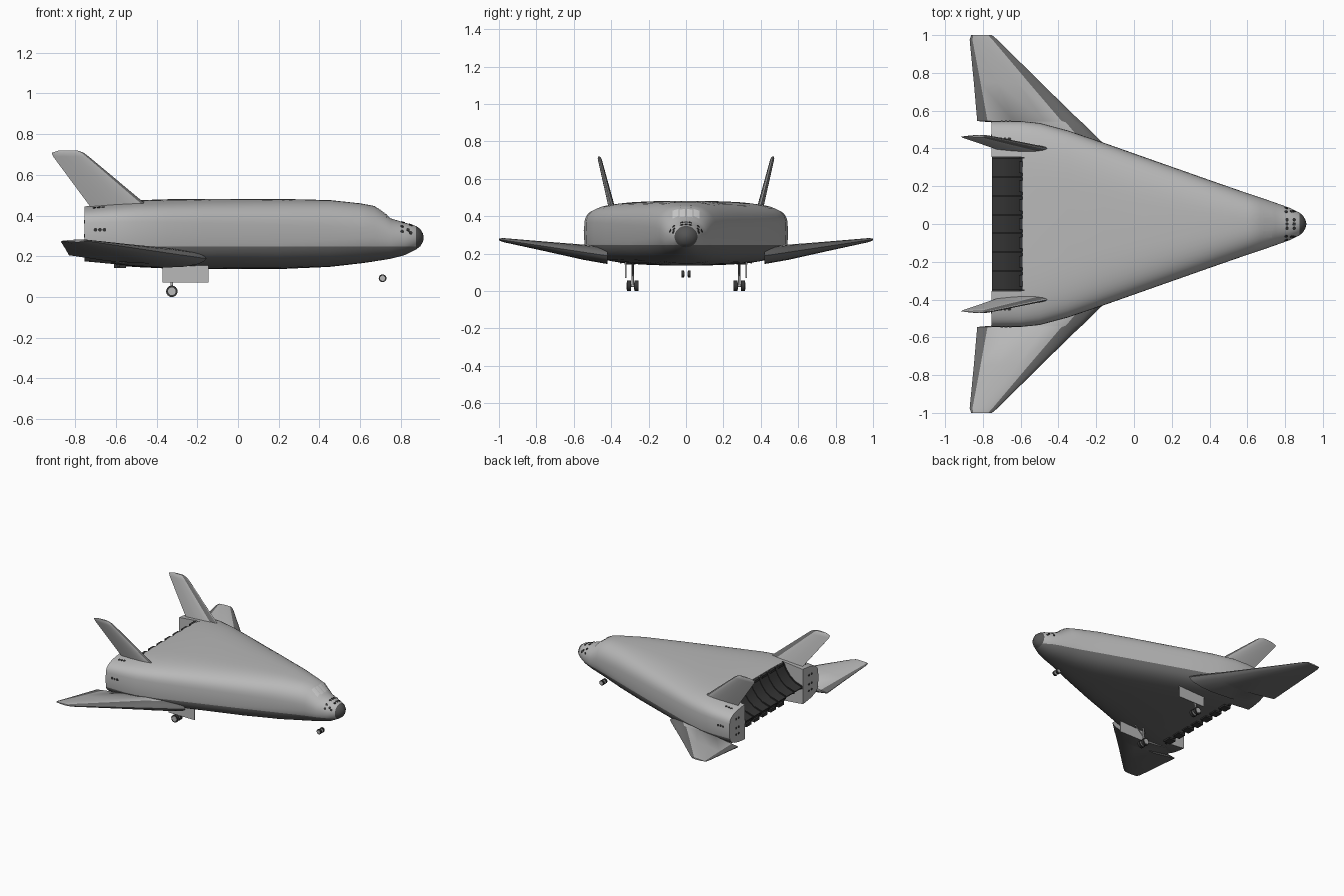
import bpy, bmesh, math
from mathutils import Vector
from mathutils.bvhtree import BVHTree

if "Cube" in bpy.data.objects:
    bpy.data.objects.remove(bpy.data.objects["Cube"])


def material(name, v):
    m = bpy.data.materials.new(name)
    m.diffuse_color = (v, v, v, 1)
    m.use_nodes = True
    m.node_tree.nodes["Principled BSDF"].inputs["Base Color"].default_value = m.diffuse_color
    return m


LIGHT = material("light grey skin", 0.48)
DARK = material("dark grey tiles", 0.15)
NOSE = material("charcoal nose", 0.09)
BLACK = material("engine black", 0.035)
GLASS = material("pale window", 0.62)


def make(name, bm, mats, angle=30):
    bmesh.ops.recalc_face_normals(bm, faces=bm.faces)
    me = bpy.data.meshes.new(name)
    bm.to_mesh(me)
    bm.free()
    ob = bpy.data.objects.new(name, me)
    bpy.context.collection.objects.link(ob)
    for m in mats:
        me.materials.append(m)
    if angle:
        bpy.ops.object.select_all(action='DESELECT')
        ob.select_set(True)
        bpy.context.view_layer.objects.active = ob
        bpy.ops.object.shade_smooth_by_angle(angle=math.radians(angle))
    return ob


def loft(rings, rule=None):
    """Skin closed rings; rule(segment) gives the material index."""
    bm = bmesh.new()
    vs = [[bm.verts.new(p) for p in r] for r in rings]
    n = len(rings[0])
    for a, b in zip(vs, vs[1:]):
        for i in range(n):
            f = bm.faces.new((a[i], a[(i + 1) % n], b[(i + 1) % n], b[i]))
            f.material_index = rule(i) if rule else 0
    bm.faces.new(vs[0])
    bm.faces.new(vs[-1])
    return bm


def box(name, lo, hi, mat):
    bm = bmesh.new()
    bmesh.ops.create_cube(bm, size=1)
    for v in bm.verts:
        v.co = [(l + h) / 2 + c * (h - l) for l, h, c in zip(lo, hi, v.co)]
    return make(name, bm, [mat], 0)


def rod(name, a, b, r, mat, seg=24):
    a, b = Vector(a), Vector(b)
    bm = bmesh.new()
    bmesh.ops.create_cone(bm, cap_ends=True, segments=seg, radius1=r, radius2=r, depth=(b - a).length)
    q = (b - a).to_track_quat('Z', 'Y')
    for v in bm.verts:
        v.co = q @ v.co + (a + b) / 2
    return make(name, bm, [mat])


# lifting body: x, half width, bottom, top, squareness
stations = [(.912, .006, .285, .297, 2), (.907, .023, .268, .314, 2), (.895, .044, .249, .334, 2),
            (.875, .061, .234, .348, 2), (.82, .087, .206, .365, 2.1), (.75, .112, .188, .386, 2.2),
            (.67, .14, .175, .447, 2.4), (.6, .163, .165, .46, 2.5), (.45, .215, .148, .476, 2.8),
            (.2, .303, .137, .482, 3.2), (-.16, .43, .137, .482, 3.7), (-.35, .495, .14, .48, 4),
            (-.5, .535, .147, .475, 4.2), (-.6, .545, .155, .466, 4.4), (-.755, .545, .17, .45, 4.4)]


def body_ring(x, w, zb, zt, n, seg=56):
    ring = []
    for i in range(seg):
        a = math.tau * i / seg
        c, s = math.cos(a), math.sin(a)
        y = math.copysign(abs(c) ** (2 / n), c) * w
        z = math.copysign(abs(s) ** (2 / n), s) * (zt - zb) / 2
        ring.append((x, y, z + (zt + zb) / 2))
    return ring


body = make("body", loft([body_ring(*s) for s in stations]), [LIGHT, DARK, NOSE], 0)
# engine notch cut out of the tail
cutter = box("notch_cutter", (-.9, -.355, 0), (-.59, .355, .7), LIGHT)
cutter.hide_render = True
mod = body.modifiers.new("notch", 'BOOLEAN')
mod.operation, mod.object, mod.solver = 'DIFFERENCE', cutter, 'EXACT'
bpy.context.view_layer.update()
cut = bpy.data.meshes.new_from_object(body.evaluated_get(bpy.context.evaluated_depsgraph_get()))
bpy.data.objects.remove(cutter)
bpy.data.objects.remove(body)
bm = bmesh.new()
bm.from_mesh(cut)
bmesh.ops.bisect_plane(bm, geom=bm.verts[:] + bm.edges[:] + bm.faces[:],
                       plane_co=(0, 0, .247), plane_no=(0, 0, 1))
bm.normal_update()
for f in bm.faces:
    c = f.calc_center_median()
    wall = c.x < -.58 and (abs(f.normal.x) > .9 or (abs(f.normal.y) > .95 and abs(c.y) < .36))
    f.material_index = 2 if c.x > .875 else 1 if c.z < .247 and not wall else 0
surface = BVHTree.FromBMesh(bm)
make("body", bm, [LIGHT, DARK, NOSE])

# wings and fins share one thin aerofoil: chord fraction, half thickness
foil = [(0, 0), (.02, .3), (.07, .6), (.18, .9), (.35, 1), (.65, .75), (.9, .25), (1, .06)]
foil = foil + [(t, -h) for t, h in foil[:0:-1]]
for s, side in ((1, "left"), (-1, "right")):
    rings = []
    for y, le, te, th in ((.42, -.155, -.74, .044), (.538, -.275, -.75, .041), (.545, -.285, -.83, .041),
                          (.75, -.495, -.848, .026), (.975, -.722, -.87, .011), (1, -.752, -.862, .005)):
        zm = .193 + (y - .45) / .55 * .083
        rings.append([(le + (te - le) * t, s * y, zm + h * th) for t, h in foil])
    # dark underside, leading edge and trailing flap
    make(side + "_wing", loft(rings, lambda i: 0 if 3 <= i <= 5 else 1), [LIGHT, DARK])
    rings = []
    for z, le, te, th in ((.42, -.41, -.708, .018), (.69, -.733, -.908, .011),
                          (.708, -.757, -.915, .01), (.72, -.79, -.878, .005)):
        y = .40 + (z - .46) * .25
        rings.append([(le + (te - le) * t, s * (y + h * th), z) for t, h in foil])
    make(side + "_fin", loft(rings, lambda i: 1 if i in (0, 1, 12, 13) else 0), [LIGHT, DARK])

# aerospike engine: concave ramps above and below, meeting at the tail
curve = [(-.592, .455), (-.615, .405), (-.65, .36), (-.695, .327), (-.753, .308)]


def ramp(name, y0, y1, grow):
    top = [(x, z + grow) for x, z in curve]
    prof = [(-.58, .455 + grow)] + top + [(x, .61 - z) for x, z in top[::-1]] + [(-.58, .155 - grow)]
    make(name, loft([[(x, y, z) for x, z in prof] for y in (y0, y1)]), [BLACK])


ramp("engine_ramp", -.354, .354, 0)
for i in range(8):
    y = -.35 + i * .1
    ramp("engine_rib", y - .004, y + .004, .008)
    if i < 7:
        box("upper_thruster", (-.61, y + .02, .445), (-.588, y + .08, .464), BLACK)
        box("lower_thruster", (-.61, y + .02, .142), (-.55, y + .08, .165), BLACK)


# thruster ports laid on the skin
def port(origin, direction, r=.009):
    p, n, _, _ = surface.ray_cast(Vector(origin), Vector(direction))
    if p:
        rod("thruster_port", p - n * .003, p + n * .002, r, BLACK, 12)


for x in (.81, .848):
    for y in (-.023, 0, .023):
        port((x, y, 1), (0, 0, -1))
for s in (-1, 1):
    for x, z in ((.806, .347), (.806, .322), (.835, .33), (.848, .316)):
        port((x, s, z), (0, -s, 0))
    for i in range(3):
        port((-.7 + i * .022, s, .33), (0, -s, 0))
        port((-.705 + i * .022, s * .45, 1), (0, 0, -1))
    for y in (.43, .465):
        for z in (.25, .3, .37):
            port((-2, s * y, z), (1, 0, 0))

# cockpit panes draped on the windscreen slope
for s in (-1, 1):
    for y0, y1, xa, xb in ((.004, .034, .685, .738), (.039, .07, .68, .73)):
        bm = bmesh.new()
        g = []
        for i in range(5):
            for j in range(5):
                o = Vector((xa + (xb - xa) * i / 4, s * (y0 + (y1 - y0) * j / 4), 1))
                p, n, _, _ = surface.ray_cast(o, Vector((0, 0, -1)))
                g.append(bm.verts.new(p + n * .003))
        for i in range(4):
            for j in range(4):
                k = i * 5 + j
                bm.faces.new((g[k], g[k + 1], g[k + 6], g[k + 5]))
        pane = make("cockpit_window", bm, [GLASS])
        if pane.data.polygons[0].normal.z < 0:
            pane.data.flip_normals()


# landing gear
def wheel(x, y, z, r, w):
    rod("tyre", (x, y - w / 2, z), (x, y + w / 2, z), r, BLACK)
    rod("hub", (x, y - w / 2 - .002, z), (x, y + w / 2 + .002, z), r * .68, LIGHT)


for s in (-1, 1):
    wheel(.71, s * .017, .092, .019, .012)
    for dy in (-.02, .02):
        wheel(-.325, s * .285 + dy, .028, .028, .02)
    rod("axle", (-.325, s * .285 - .02, .028), (-.325, s * .285 + .02, .028), .006, LIGHT, 12)
    rod("main_strut", (-.325, s * .285, .028), (-.325, s * .285, .16), .007, LIGHT, 12)
    rod("strut_brace", (-.325, s * .285, .08), (-.24, s * .285, .155), .004, LIGHT, 12)
    box("gear_door", (-.37, s * .322 - .003, .07), (-.145, s * .322 + .003, .155), LIGHT)
